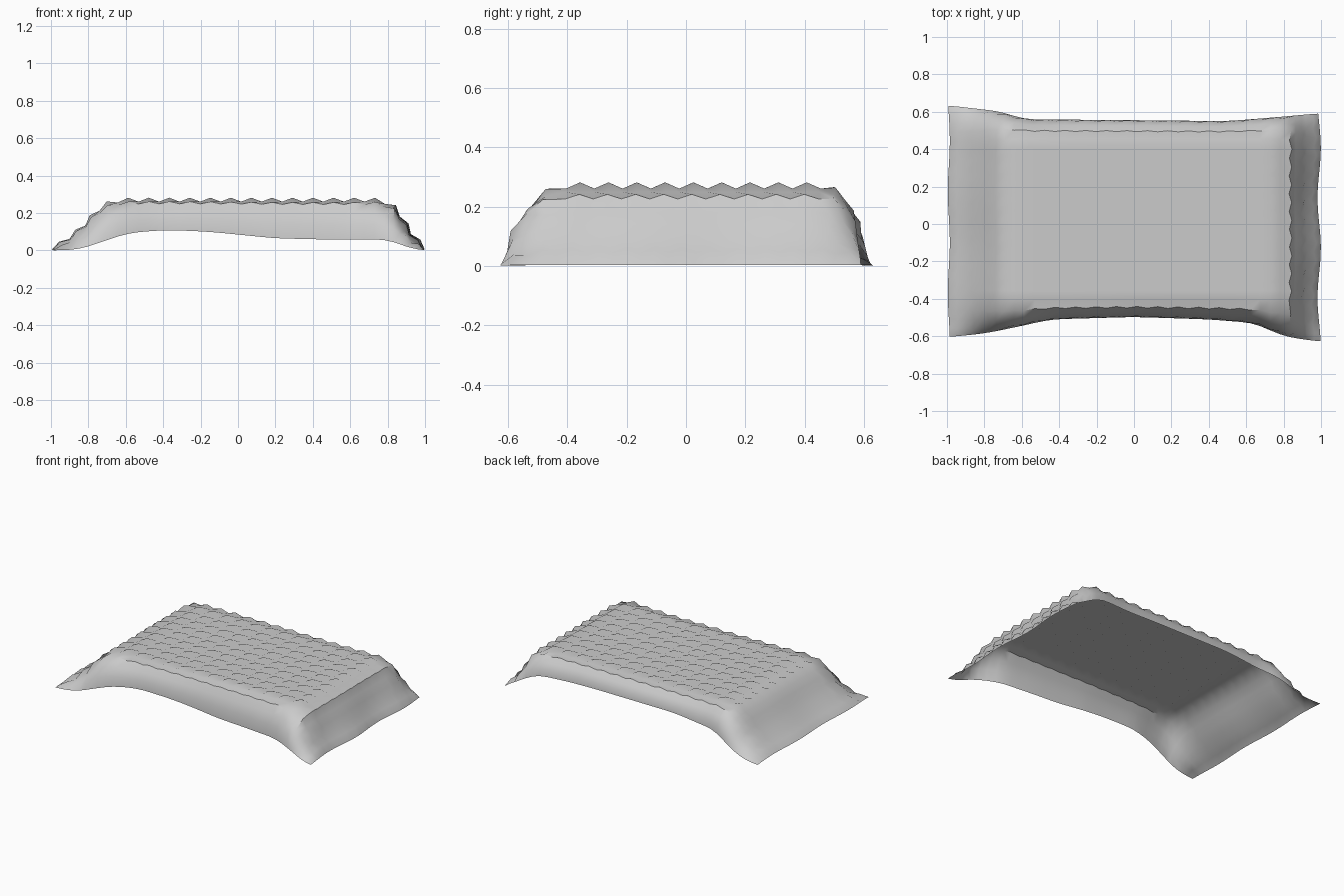
import bpy, bmesh, math

if "Cube" in bpy.data.objects:
    bpy.data.objects.remove(bpy.data.objects["Cube"])

NX, NY, SUB = 20, 13, 2          # quilted cells and subdivisions per cell
WALL = 2.0                       # cells that hang down at front and back
TOP = 0.261

# Profile over the bed, left to right (x, z)
PROFILE = [(-0.99, 0.004), (-0.91, 0.05), (-0.82, 0.125), (-0.75, 0.205), (-0.68, 0.252), (-0.6, TOP),
           (0.74, TOP), (0.82, 0.24), (0.87, 0.17), (0.92, 0.085), (0.99, 0.004)]
# Hem outlines and heights along x
FRONT_Y = [(-1, -0.605), (-0.8, -0.585), (-0.6, -0.545), (-0.45, -0.51), (0, -0.497),
           (0.4, -0.51), (0.65, -0.53), (0.77, -0.59), (0.85, -0.61), (1, -0.63)]
FRONT_Z = [(-1, 0), (-0.85, 0.005), (-0.72, 0.05), (-0.58, 0.095), (-0.38, 0.11), (-0.15, 0.1),
           (0.2, 0.065), (0.5, 0.058), (0.8, 0.06), (0.93, 0.005), (1, 0)]
BACK_Y = [(-1, 0.635), (-0.7, 0.6), (-0.6, 0.56), (0, 0.555), (0.5, 0.55), (0.75, 0.57), (1, 0.592)]
BACK_Z = [(-1, 0), (-0.85, 0.01), (-0.65, 0.11), (-0.3, 0.15), (0.3, 0.15), (0.75, 0.14), (0.9, 0.06), (1, 0)]


def lerp(a, b, t):
    return a + (b - a) * t


def lookup(pts, x):
    if x <= pts[0][0]:
        return pts[0][1]
    for (x0, y0), (x1, y1) in zip(pts, pts[1:]):
        if x <= x1:
            return lerp(y0, y1, (x - x0) / (x1 - x0))
    return pts[-1][1]


def soft(pts, x):
    return sum(lookup(pts, x + d) for d in (-0.06, -0.03, 0, 0.03, 0.06)) / 5


def along(pts, t):
    """Point on a polyline at length fraction t."""
    lens = [math.dist(a, b) for a, b in zip(pts, pts[1:])]
    d = t * sum(lens)
    for a, b, l in zip(pts, pts[1:], lens):
        if d <= l:
            return lerp(a[0], b[0], d / l), lerp(a[1], b[1], d / l)
        d -= l
    return pts[-1]


def drape(a, b):
    """Base surface point at cell coordinates a (x) and b (y), plus how far it is an end flap."""
    x, ztop = along(PROFILE, a / NX)
    end = 1 - ztop / TOP
    yf, yb = soft(FRONT_Y, x), soft(BACK_Y, x)
    cell = (yb - yf) / NY
    tf = lerp(-0.405, yf + WALL * cell, end)
    tb = lerp(0.455, yb - WALL * cell, end)
    if b < WALL or b > NY - WALL:
        front = b < WALL
        t = (b if front else NY - b) / WALL
        hem_y, top_y = (yf, tf) if front else (yb, tb)
        hem_z = min(soft(FRONT_Z if front else BACK_Z, x), ztop)
        y = lerp(hem_y, top_y, lerp(1 - math.cos(t * math.pi / 2), t, end))
        z = lerp(hem_z, ztop, math.sin(t * math.pi / 2))
    else:
        y = lerp(tf, tb, (b - WALL) / (NY - 2 * WALL))
        z = ztop
    # gently wavy side hems
    x += 0.009 * end * math.sin(b * 1.1 + 2) * (1 if x > 0 else 0.6)
    return (x, y, z), end


# Blanket sheet
bm = bmesh.new()
nu, nv = NX * SUB, NY * SUB
grid = [[bm.verts.new(drape(i / SUB, j / SUB)[0]) for j in range(nv + 1)] for i in range(nu + 1)]
for i in range(nu):
    for j in range(nv):
        bm.faces.new((grid[i][j], grid[i + 1][j], grid[i + 1][j + 1], grid[i][j + 1]))
bm.normal_update()

# Quilted puffs, flatter on the front and back drops
normals = {v: v.normal.copy() for v in bm.verts}
for i in range(nu + 1):
    for j in range(nv + 1):
        a, b = i / SUB, j / SUB
        puff = abs(math.sin(math.pi * a) * math.sin(math.pi * b))
        drop = min(1, min(b, NY - b) / WALL)
        end = drape(a, b)[1]
        amount = 0.021 * lerp(0.3 + 0.7 * drop * drop, 0.85, end)
        v = grid[i][j]
        v.co += normals[v] * puff * amount
        v.co.z = max(v.co.z, 0)

mesh = bpy.data.meshes.new("quilted_blanket")
bm.to_mesh(mesh)
bm.free()
blanket = bpy.data.objects.new("quilted_blanket", mesh)
bpy.context.collection.objects.link(blanket)
bpy.context.view_layer.objects.active = blanket
blanket.select_set(True)
bpy.ops.object.shade_smooth_by_angle(angle=math.radians(40))
